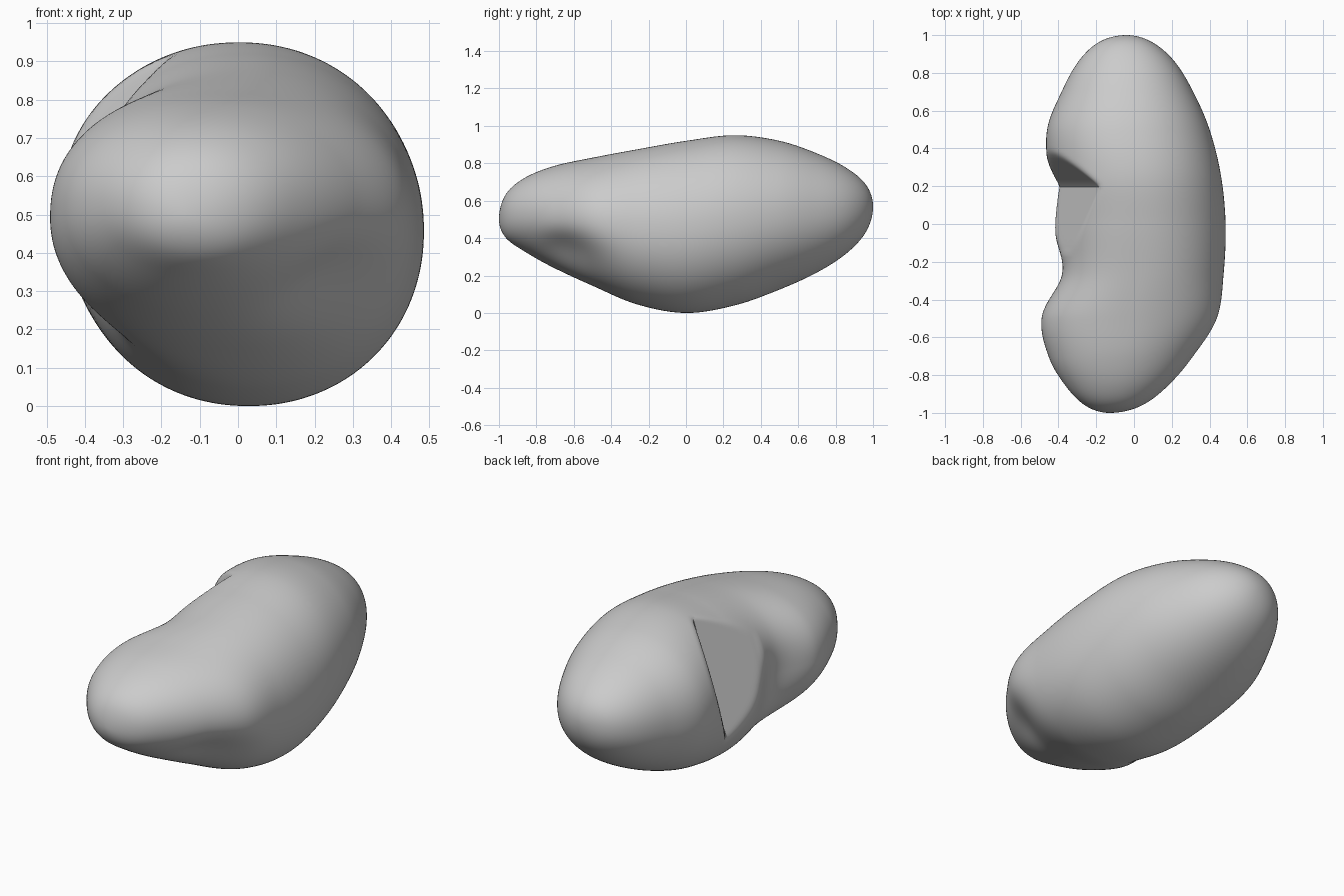
import bpy, bmesh, math

cube = bpy.data.objects.get("Cube")
if cube:
    bpy.data.objects.remove(cube, do_unlink=True)

# Body extents at even angles from the front tip to the back tip
X_MIN = [-.13, -.25, -.355, -.45, -.49, -.41, -.43, -.455, -.46, -.38, -.29, -.18, -.04]
X_MAX = [-.13, .03, .17, .31, .44, .475, .485, .46, .40, .31, .21, .09, -.04]
Z_MIN = [.50, .405, .33, .24, .145, .045, 0, .04, .125, .22, .325, .44, .57]
Z_MAX = [.50, .63, .72, .785, .83, .875, .92, .95, .92, .85, .77, .68, .57]
RINGS, SIDES = 160, 160


def sample(table, t):
    """Smooth curve through evenly spaced values, t from 0 to 1."""
    f = t * (len(table) - 1)
    i = min(int(f), len(table) - 2)
    u = f - i
    b, c = table[i], table[i + 1]
    a = table[i - 1] if i > 0 else 2 * b - c
    d = table[i + 2] if i + 2 < len(table) else 2 * c - b
    return b + u * (c - a + u * (2 * a - 5 * b + 4 * c - d + u * (3 * (b - c) + d - a))) / 2


def rounded(v, power):
    """Turn a circle coordinate into one of a slightly boxier curve."""
    return math.copysign(abs(v) ** (2 / power), v)


def bump(point, centre, radii):
    """Soft falloff around a centre."""
    return math.exp(-sum(((p - c) / r) ** 2 for p, c, r in zip(point, centre, radii)))


def soft_max(a, b, blend=.02):
    h = max(blend - abs(a - b), 0) / blend
    return max(a, b) + h * h * blend / 4


def shape_point(x, y, z):
    """Hollows under the front and on the side, and the flat-walled notch."""
    chin = .05 * bump((x, y, z), (.3, -.64, .3), (.22, .2, .13))
    side = .04 * bump((x, y, z), (-.45, -.25, .42), (.2, .13, .2))
    x, z = x - chin + side, z + chin * .7
    floor = -.546 + .293 * max(-.14, min(y, .2)) + .339 * z
    floor -= max(0, y - .2) + .9 * max(0, -.14 - y)
    return soft_max(x, floor) if x < 0 else x, y, z


bm = bmesh.new()
rings = []
for r in range(1, RINGS):
    t = r / RINGS
    y = -math.cos(math.pi * t)
    x0, x1, z0, z1 = (sample(tab, t) for tab in (X_MIN, X_MAX, Z_MIN, Z_MAX))
    # The front half has a fuller upper side
    fullness = 2.08 + .25 * bump((y,), (-.35,), (.35,))
    ring = []
    for s in range(SIDES):
        a = 2 * math.pi * s / SIDES
        power = fullness if math.pi / 2 < a < math.pi else 2.08
        x = (x0 + x1) / 2 + (x1 - x0) / 2 * rounded(math.cos(a), power)
        z = (z0 + z1) / 2 + (z1 - z0) / 2 * rounded(math.sin(a), power)
        ring.append(bm.verts.new(shape_point(x, y, z)))
    rings.append(ring)

# Skin between rings, then close both tips
for low, high in zip(rings, rings[1:]):
    for s in range(SIDES):
        n = (s + 1) % SIDES
        bm.faces.new((low[s], low[n], high[n], high[s]))
front_tip = bm.verts.new((X_MIN[0], -1, Z_MIN[0]))
back_tip = bm.verts.new((X_MIN[-1], 1, Z_MIN[-1]))
for s in range(SIDES):
    n = (s + 1) % SIDES
    bm.faces.new((rings[0][n], rings[0][s], front_tip))
    bm.faces.new((rings[-1][s], rings[-1][n], back_tip))
bmesh.ops.recalc_face_normals(bm, faces=bm.faces)

mesh = bpy.data.meshes.new("bean_body")
bm.to_mesh(mesh)
bm.free()
body = bpy.data.objects.new("bean_body", mesh)
bpy.context.collection.objects.link(body)

# Plain grey surface
grey = bpy.data.materials.new("plain_grey")
grey.use_nodes = True
colour = (.6, .6, .6, 1)
grey.diffuse_color = colour
grey.node_tree.nodes["Principled BSDF"].inputs["Base Color"].default_value = colour
mesh.materials.append(grey)

bpy.ops.object.select_all(action="DESELECT")
body.select_set(True)
bpy.context.view_layer.objects.active = body
bpy.ops.object.shade_smooth_by_angle(angle=math.radians(30))
